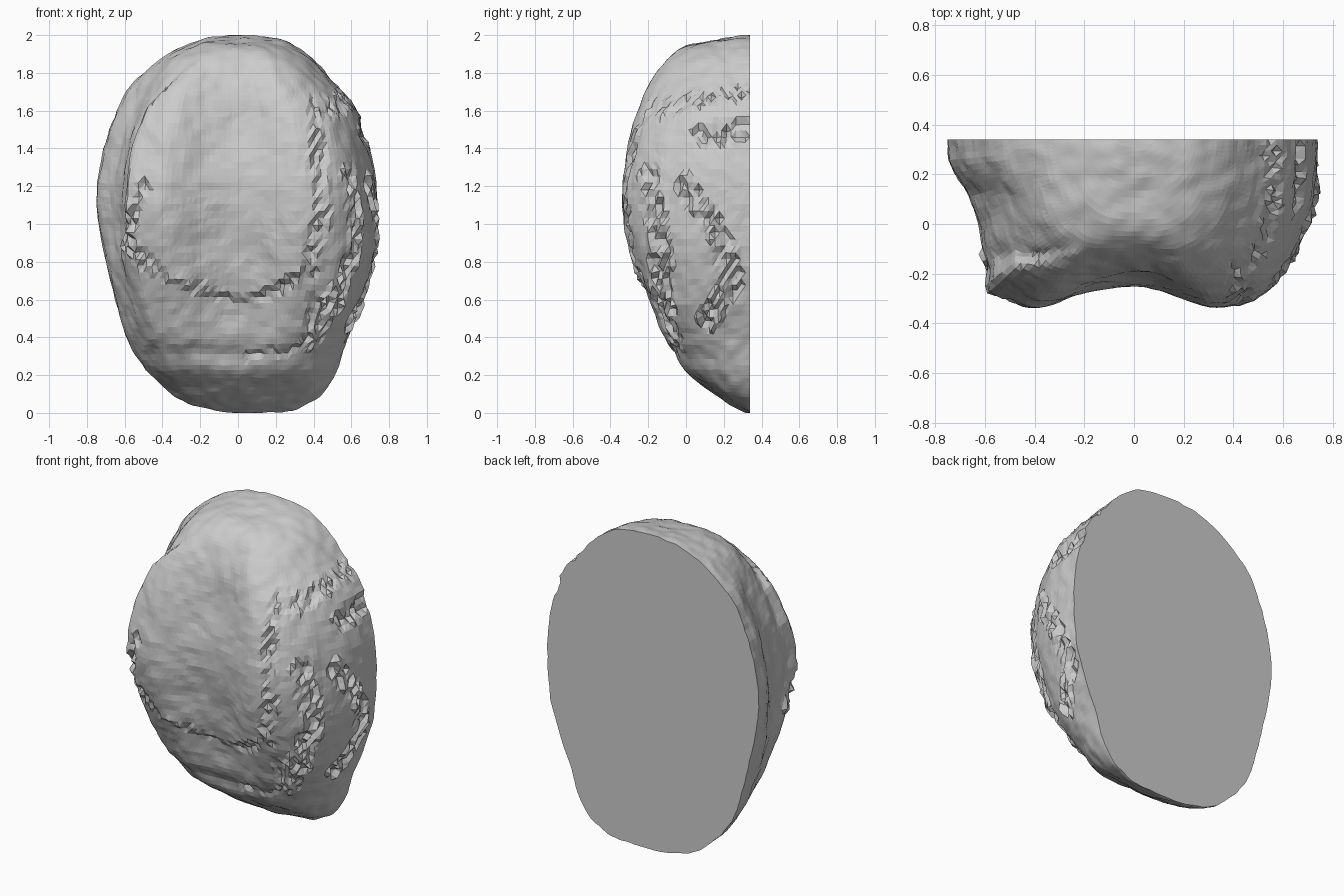
import bpy, bmesh, math, random
from mathutils import Vector, noise

if "Cube" in bpy.data.objects:
    bpy.data.objects.remove(bpy.data.objects["Cube"])

random.seed(4)
BACK = 0.34

# Rows bottom to top: height, front depth (y), left edge, right edge
ROWS = [(0.0, .33, -.02, .24), (.04, .25, -.24, .36), (.12, .12, -.38, .46),
        (.22, -.02, -.48, .52), (.31, -.07, -.545, .55), (.4, -.145, -.59, .585),
        (.6, -.23, -.65, .665), (.8, -.29, -.70, .72), (1.0, -.33, -.745, .74),
        (1.2, -.345, -.75, .735), (1.4, -.315, -.71, .70), (1.6, -.265, -.64, .63),
        (1.75, -.205, -.55, .51), (1.87, -.12, -.41, .40), (1.94, -.01, -.29, .31),
        (1.98, .18, -.18, .21), (2.0, .33, -.06, .02)]

# Cross-section left to right: sideways fraction, depth fraction (two lobes and a groove)
SECTION = [(-1, 0), (-.98, .2), (-.93, .38), (-.885, .53), (-.86, .68), (-.79, .87),
           (-.68, .935), (-.54, .985), (-.4, .955), (-.27, .9), (-.08, .86), (.13, .88),
           (.27, .94), (.44, .995), (.6, .955), (.73, .89), (.82, .78), (.89, .65),
           (.95, .5), (.99, .3), (1, 0)]


def smooth_path(pts, n):
    """Catmull-Rom resample with n evenly spaced samples along the path."""
    pts = [Vector(p) for p in pts]
    fine = []
    for i in range(len(pts) - 1):
        a, b = pts[max(i - 1, 0)], pts[i]
        c, d = pts[i + 1], pts[min(i + 2, len(pts) - 1)]
        for k in range(16):
            t = k / 16
            fine.append(.5 * (2 * b + (c - a) * t + (2 * a - 5 * b + 4 * c - d) * t * t
                              + (3 * b - a - 3 * c + d) * t ** 3))
    fine.append(pts[-1])
    lens = [0]
    for p, q in zip(fine, fine[1:]):
        lens.append(lens[-1] + (q - p).length)
    out, j = [], 0
    for k in range(n):
        s = lens[-1] * k / (n - 1)
        while j < len(fine) - 2 and lens[j + 1] < s:
            j += 1
        f = (s - lens[j]) / max(lens[j + 1] - lens[j], 1e-9)
        out.append(fine[j].lerp(fine[j + 1], min(f, 1)))
    return out


def dist(p, line):
    """Distance from a 2D point to a polyline."""
    best = 9
    for a, b in zip(line, line[1:]):
        a, b = Vector(a), Vector(b)
        t = max(0, min(1, (p - a).dot(b - a) / (b - a).length_squared))
        best = min(best, (p - a.lerp(b, t)).length)
    return best


# Broken seams: front ones in x,z and right-flank ones in y,z (width, recess, roughness)
FRONT = [([(-.5, 1.2), (-.55, 1.1), (-.58, .9), (-.5, .8)], .04, .01, .02),
         ([(-.52, .82), (-.38, .71), (0, .6), (.2, .64), (.38, .77)], .025, .005, .012),
         ([(.38, .77), (.46, 1.1), (.42, 1.35), (.42, 1.65)], .045, .005, .014),
         ([(.05, .3), (.35, .34), (.4, .6)], .02, .01, .01)]
FLANK = [([(-.2, 1.25), (-.14, .9), (-.13, .6), (-.08, .35)], .06, .012, .022),
         ([(0, 1.2), (.15, 1.0), (.25, .7), (.12, .5)], .06, .006, .025),
         ([(.08, 1.47), (.2, 1.49), (.34, 1.5)], .06, .03, .015),
         ([(-.15, 1.6), (.1, 1.67), (.34, 1.7)], .04, .008, .012)]
LEDGE = [(-.6, .85), (-.38, .71), (0, .6), (.35, .75), (.6, .85)]
# Left border of the raised face, as height to x
BORDER = [(.8, -.6), (1.1, -.6), (1.4, -.57), (1.62, -.49), (1.8, -.3), (1.86, -.2)]


def lookup(table, t, default):
    for (a, u), (b, w) in zip(table, table[1:]):
        if a <= t <= b:
            return u + (w - u) * (t - a) / (b - a)
    return default


# Front shell of the stone as a grid of rows and columns
bm = bmesh.new()
rows, cols = smooth_path(ROWS, 92), smooth_path(SECTION, 87)
grid = []
for z, fy, xl, xr in rows:
    mid, half = (xl + xr) / 2, (xr - xl) / 2
    round_mix = min(1, abs(z - 1.05) / .95) ** 4
    line = []
    for k, (s, p) in enumerate(cols):
        a = math.pi * (1 - k / (len(cols) - 1))
        s2 = s + (math.cos(a) - s) * round_mix
        p2 = p + (math.sin(a) - p) * round_mix
        line.append(bm.verts.new((mid + half * s2, BACK - (BACK - fy) * p2, z)))
    grid.append(line)
for r0, r1 in zip(grid, grid[1:]):
    for i in range(len(r0) - 1):
        bm.faces.new((r0[i], r0[i + 1], r1[i + 1], r1[i]))
bm.normal_update()

# Weathering: gentle lumps, a stepped ledge, a lowered left flank, chipped seams
rim = {v for v in bm.verts if v.is_boundary}
moves = {}
for v in bm.verts:
    p = v.co
    d = .01 * noise.noise(p * 5) + .007 * noise.noise(p * 15)
    below = lookup(LEDGE, p.x, .83) - p.z
    if 0 < below and p.z > .3 and p.y < .1:
        fade = max(0, min(1, (.55 - abs(p.x)) / .2))
        d -= .025 * fade * min(1, below / .02) * min(1, (p.z - .3) / .2)
    outside = lookup(BORDER, p.z, -9) - p.x
    if outside > 0:
        ends = min(1, (p.z - .8) / .2, (1.86 - p.z) / .15)
        d -= .045 * min(1, outside / .03) * max(0, min(1, (.26 - p.y) / .15)) * ends
    chips = [(Vector((p.x, p.z)), c) for c in FRONT if p.y < .05]
    if p.x > .38:
        chips += [(Vector((p.y, p.z)), c) for c in FLANK]
    for q, (seam, width, recess, rough) in chips:
        near = dist(q, seam) / width
        if near < 1:
            d += random.uniform(-rough, rough) - recess * (1 - near * near)
    moves[v] = v.normal * (max(d, -.015) if v in rim else d)
for v, m in moves.items():
    v.co += m
    v.co.y = BACK if v in rim else min(v.co.y, BACK - .002)
    v.co.z = max(0, min(2, v.co.z))

# Flat sawn back
bmesh.ops.triangulate(bm, faces=bm.faces[:])
bmesh.ops.holes_fill(bm, edges=[e for e in bm.edges if e.is_boundary], sides=0)
bmesh.ops.recalc_face_normals(bm, faces=bm.faces[:])
mesh = bpy.data.meshes.new("carved_stone")
bm.to_mesh(mesh)
bm.free()
stone = bpy.data.objects.new("carved_stone", mesh)
bpy.context.collection.objects.link(stone)
